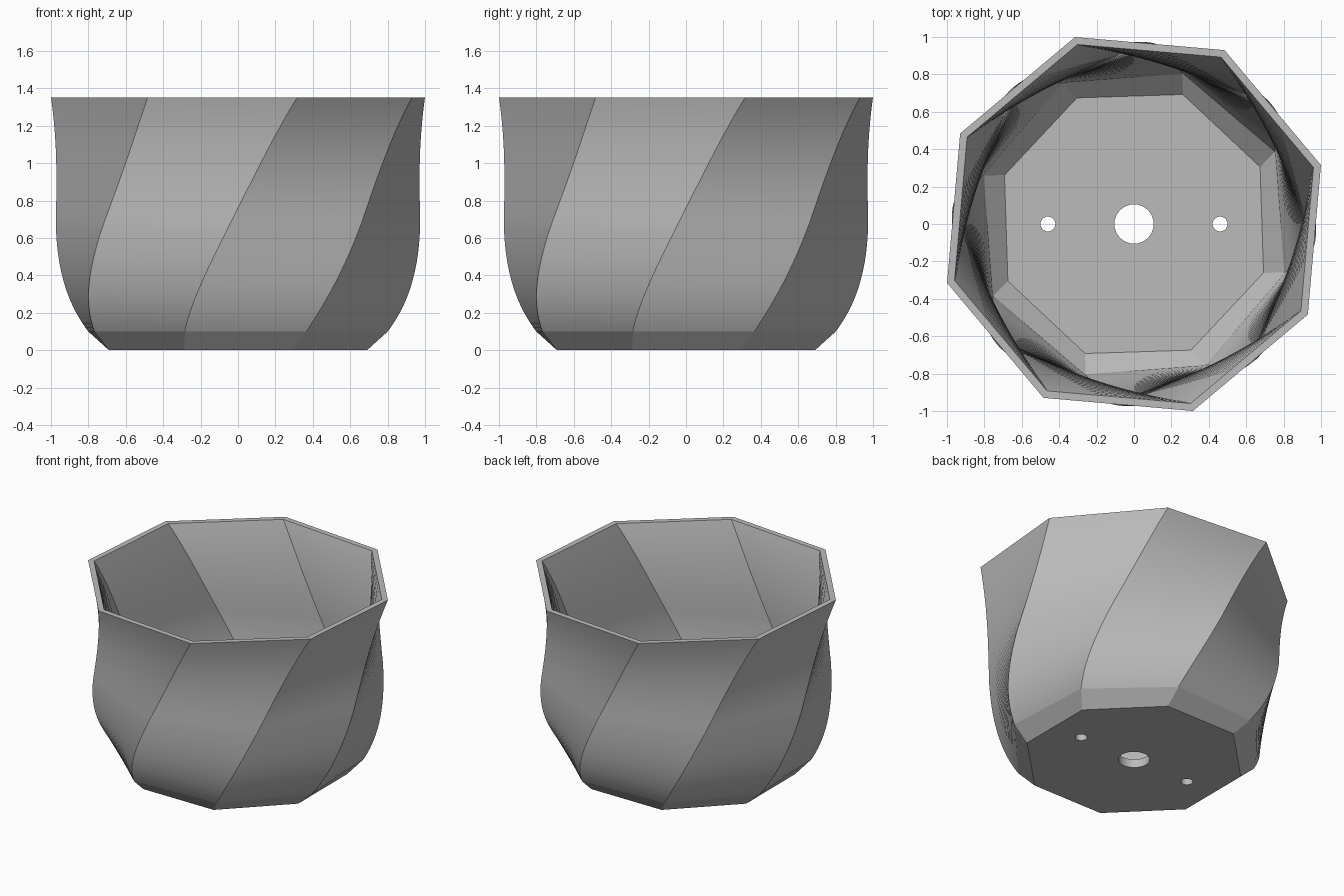
import bpy, bmesh, math
from mathutils import Vector
from mathutils.geometry import interpolate_bezier

cube = bpy.data.objects.get("Cube")
if cube:
    bpy.data.objects.remove(cube, do_unlink=True)

SIDES, HEIGHT, TWIST, WALL = 8, 1.35, math.radians(40), 0.042
FLOOR = 0.062

# Single clay colour
clay = bpy.data.materials.new("grey clay")
clay.use_nodes = True
grey = (0.5, 0.5, 0.5, 1)
clay.diffuse_color = grey
clay.node_tree.nodes["Principled BSDF"].inputs["Base Color"].default_value = grey


def curve(points, steps):
    """Smooth (radius, height) profile through one bezier span."""
    return [(p.x, p.y) for p in interpolate_bezier(*[Vector((r, z, 0)) for r, z in points], steps)]


belly = curve([(0.85, 0.1), (0.945, 0.25), (0.975, 0.42), (0.975, 0.68)], 22)
neck = curve([(0.975, 0.68), (0.963, 0.95), (0.985, 1.15), (1.048, HEIGHT)], 22)
outer = belly + neck[1:]
inner = [(0.845, 0.155)] + [(r - WALL, z) for r, z in outer if z > 0.18]

bm = bmesh.new()


def octagon(radius, z):
    """Eight corners, turned in proportion to the height."""
    start = math.pi / SIDES + TWIST * z / HEIGHT
    angles = [start + math.tau * i / SIDES for i in range(SIDES)]
    return [bm.verts.new((radius * math.cos(a), radius * math.sin(a), z)) for a in angles]


def circle(x, radius, z, count=32):
    angles = [math.tau * i / count for i in range(count)]
    return [bm.verts.new((x + radius * math.cos(a), radius * math.sin(a), z)) for a in angles]


def bridge(lower, upper, smooth):
    n = len(lower)
    for i in range(n):
        j = (i + 1) % n
        bm.faces.new((lower[i], lower[j], upper[j], upper[i])).smooth = smooth


def loop_edges(loop):
    found = []
    for a, b in zip(loop, loop[1:] + loop[:1]):
        found.append(bm.edges.get((a, b)) or bm.edges.new((a, b)))
    return found


# Twisted outer and inner walls, with a flat bevel at the foot of each
base = octagon(0.747, 0)
floor = octagon(0.74, FLOOR)
outside = [octagon(r, z) for r, z in outer]
inside = [octagon(r, z) for r, z in inner]
for foot, rings in ((base, outside), (floor, inside)):
    bridge(foot, rings[0], False)
    for low, high in zip(rings, rings[1:]):
        bridge(low, high, True)

# Flat rim
bridge(outside[-1], inside[-1], False)

# Drain holes through the floor
holes = []
for x, radius in ((0, 0.105), (-0.46, 0.04), (0.46, 0.04)):
    low, high = circle(x, radius, 0), circle(x, radius, FLOOR)
    bridge(low, high, True)
    holes.append((low, high))

# Base and floor plates filled around the holes
for level, border in enumerate((base, floor)):
    edges = loop_edges(border)
    for hole in holes:
        edges += loop_edges(hole[level])
    bmesh.ops.triangle_fill(bm, use_beauty=True, use_dissolve=False, edges=edges,
                            normal=(0, 0, 1 if level else -1))

# Keep the spiral ridges, bevels, rim and hole edges crisp
bmesh.ops.recalc_face_normals(bm, faces=bm.faces)
ridge_corner = {v for rings in (outside, inside) for ring in rings for v in ring}
for e in bm.edges:
    a, b = e.verts
    spiral = a in ridge_corner and b in ridge_corner and abs(a.co.z - b.co.z) > 1e-5
    if spiral or not all(f.smooth for f in e.link_faces):
        e.smooth = False

mesh = bpy.data.meshes.new("twisted_planter")
bm.to_mesh(mesh)
bm.free()
mesh.materials.append(clay)
planter = bpy.data.objects.new("twisted_planter", mesh)
bpy.context.collection.objects.link(planter)
